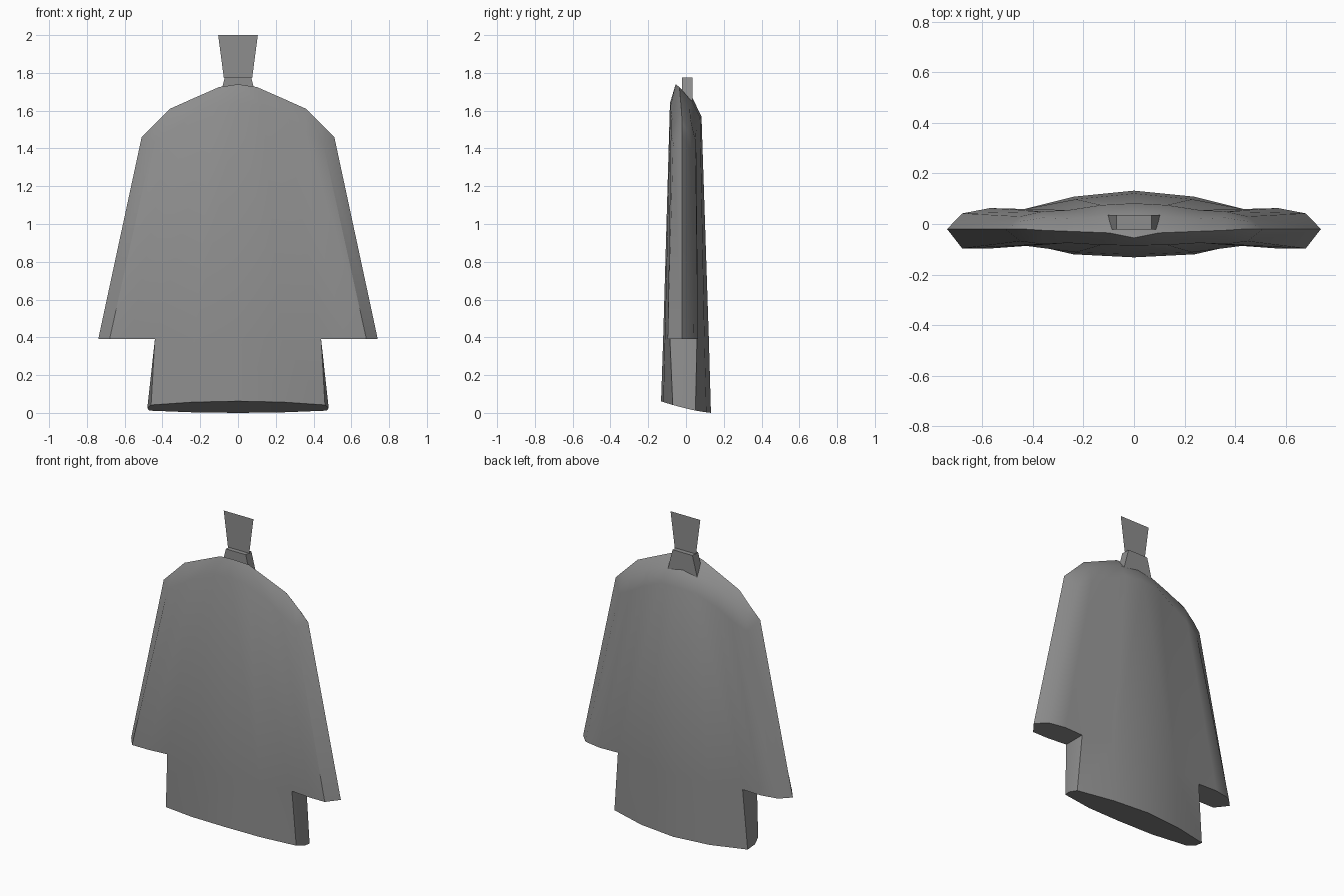
import bpy, bmesh
from math import radians
from mathutils import Vector

cube = bpy.data.objects.get("Cube")
if cube:
    bpy.data.objects.remove(cube)

grey = bpy.data.materials.new("mid grey")
grey.use_nodes = True
COLOUR = (0.27, 0.27, 0.27, 1)
grey.diffuse_color = COLOUR
grey.node_tree.nodes["Principled BSDF"].inputs["Base Color"].default_value = COLOUR


def make_object(name, bm):
    bmesh.ops.remove_doubles(bm, verts=bm.verts, dist=0.0005)
    bmesh.ops.recalc_face_normals(bm, faces=bm.faces)
    mesh = bpy.data.meshes.new(name)
    bm.to_mesh(mesh)
    bm.free()
    mesh.materials.append(grey)
    obj = bpy.data.objects.new(name, mesh)
    bpy.context.collection.objects.link(obj)
    return obj


def add_face(bm, points):
    # Collapse repeated corners so that pinched quads become triangles
    unique = []
    for p in points:
        if not any((Vector(p) - Vector(q)).length < 0.0005 for q in unique):
            unique.append(p)
    if len(unique) > 2:
        return bm.faces.new([bm.verts.new(p) for p in unique])


def loft(bm, rows):
    for a, b in zip(rows, rows[1:]):
        for i in range(min(len(a), len(b)) - 1):
            add_face(bm, (a[i], a[i + 1], b[i + 1], b[i]))


# Garment: columns run from the centre line out to the sleeve edge
HEM = 0.39
ridge = [(0, -.055, 1.74), (.1, -.035, 1.725), (.23, -.03, 1.668),
         (.36, -.025, 1.61), (.435, -.02, 1.535), (.51, -.02, 1.46)]
sleeve_edge = (.74, -.02, HEM)
front_yoke = [(0, -.085, 1.64), (.13, -.083, 1.62), (.26, -.075, 1.56),
              (.36, -.08, 1.49), (.45, -.068, 1.43), ridge[-1]]
back_mid = [(0, .035, 1.665), (.12, .03, 1.65), (.245, .02, 1.61),
            (.36, .025, 1.55), (.442, .012, 1.49), ridge[-1]]
back_yoke = [(0, .082, 1.57), (.13, .075, 1.56), (.26, .055, 1.5),
             (.36, .05, 1.44), (.45, .03, 1.39), ridge[-1]]

hem_x = [0, .23, .44, .57, .68]
front_hem = [(x, y, HEM) for x, y in zip(hem_x, [-.121, -.112, -.085, -.097, -.097])] + [sleeve_edge]
back_hem = [(x, y, HEM) for x, y in zip(hem_x, [.121, .098, .058, .063, .042])] + [sleeve_edge]

# Skirt below the sleeves, its lower edge slanting down to the back
front_bottom = [(0, -.132, .062), (.24, -.12, .057), (.46, -.07, .042)]
back_bottom = [(0, .132, 0), (.24, .108, .003), (.47, .05, .012)]
side_bottom = (.48, -.01, .026)
side_hem = (.44, -.01, HEM)

bm = bmesh.new()
loft(bm, [ridge, front_yoke, front_hem, front_bottom])
loft(bm, [ridge, back_mid, back_yoke, back_hem, back_bottom])
loft(bm, [[front_hem[2], side_hem, back_hem[2]],
          [front_bottom[2], side_bottom, back_bottom[2]]])
# Sleeve opening and skirt bottom caps
add_face(bm, front_hem[2:] + back_hem[-2:1:-1] + [side_hem])
loft(bm, [front_bottom, back_bottom])
add_face(bm, (front_bottom[2], side_bottom, back_bottom[2]))
garment = make_object("garment", bm)

mirror = garment.modifiers.new("mirror", "MIRROR")
mirror.use_axis[0] = True
mirror.merge_threshold = 0.001

bpy.ops.object.select_all(action="DESELECT")
garment.select_set(True)
bpy.context.view_layer.objects.active = garment
bpy.ops.object.shade_smooth_by_angle(angle=radians(40))

# Tapered collar stub
bm = bmesh.new()
bmesh.ops.create_cube(bm, size=1)
for v in bm.verts:
    half = .07 if v.co.z > 0 else .107
    v.co = (half if v.co.x > 0 else -half,
            .035 if v.co.y > 0 else -.022,
            1.775 if v.co.z > 0 else 1.63)
make_object("collar_stub", bm)

# Thin flared tag standing on the stub
bm = bmesh.new()
add_face(bm, [(-.075, .006, 1.773), (.075, .006, 1.773), (.105, .006, 2), (-.105, .006, 2)])
make_object("top_tag", bm)
